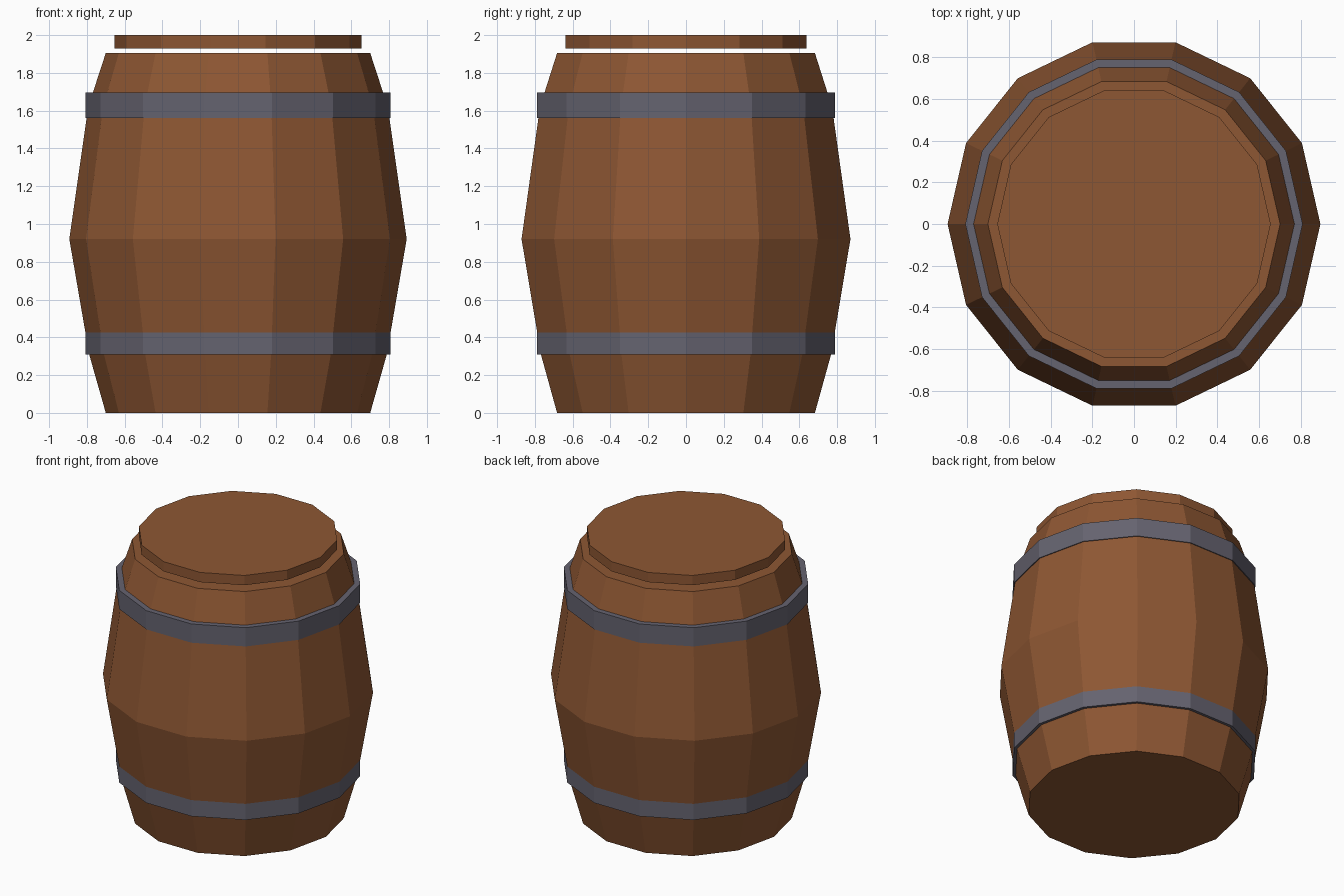
import bpy
import bmesh
from math import cos, sin, tau

SIDES = 14

cube = bpy.data.objects.get("Cube")
if cube:
    bpy.data.objects.remove(cube, do_unlink=True)


def make_material(name, rgb):
    mat = bpy.data.materials.new(name)
    mat.use_nodes = True
    colour = (*rgb, 1.0)
    mat.diffuse_color = colour
    mat.node_tree.nodes["Principled BSDF"].inputs["Base Color"].default_value = colour
    return mat


def lathe(name, profile, mat, closed=False):
    """Turn (radius, height) points around z; a closed profile makes a ring,
    an open one is capped at both ends."""
    bm = bmesh.new()
    rings = [[bm.verts.new((r * cos(tau * i / SIDES), r * sin(tau * i / SIDES), z))
              for i in range(SIDES)] for r, z in profile]
    pairs = list(zip(rings, rings[1:]))
    if closed:
        pairs.append((rings[-1], rings[0]))
    else:
        bm.faces.new(rings[0][::-1])
        bm.faces.new(rings[-1])
    for low, high in pairs:
        for i in range(SIDES):
            j = (i + 1) % SIDES
            bm.faces.new((low[i], low[j], high[j], high[i]))
    bmesh.ops.recalc_face_normals(bm, faces=bm.faces)
    mesh = bpy.data.meshes.new(name)
    bm.to_mesh(mesh)
    bm.free()
    mesh.materials.append(mat)
    obj = bpy.data.objects.new(name, mesh)
    bpy.context.collection.objects.link(obj)
    return obj


wood = make_material("brown wood", (0.27, 0.095, 0.033))
iron = make_material("grey iron", (0.13, 0.125, 0.16))

# Bulging barrel body
lathe("barrel_body", [(0.70, 0), (0.788, 0.31), (0.893, 0.92),
                      (0.793, 1.62), (0.70, 1.905)], wood)

# Separate lid hovering just above the rim
lathe("lid", [(0.655, 1.93), (0.655, 2.0)], wood)

# Iron hoops, with their inner sides sunk into the wood
for name, bottom, top in (("lower_hoop", 0.31, 0.44), ("upper_hoop", 1.56, 1.695)):
    lathe(name, [(0.74, bottom), (0.808, bottom), (0.808, top), (0.74, top)],
          iron, closed=True)
